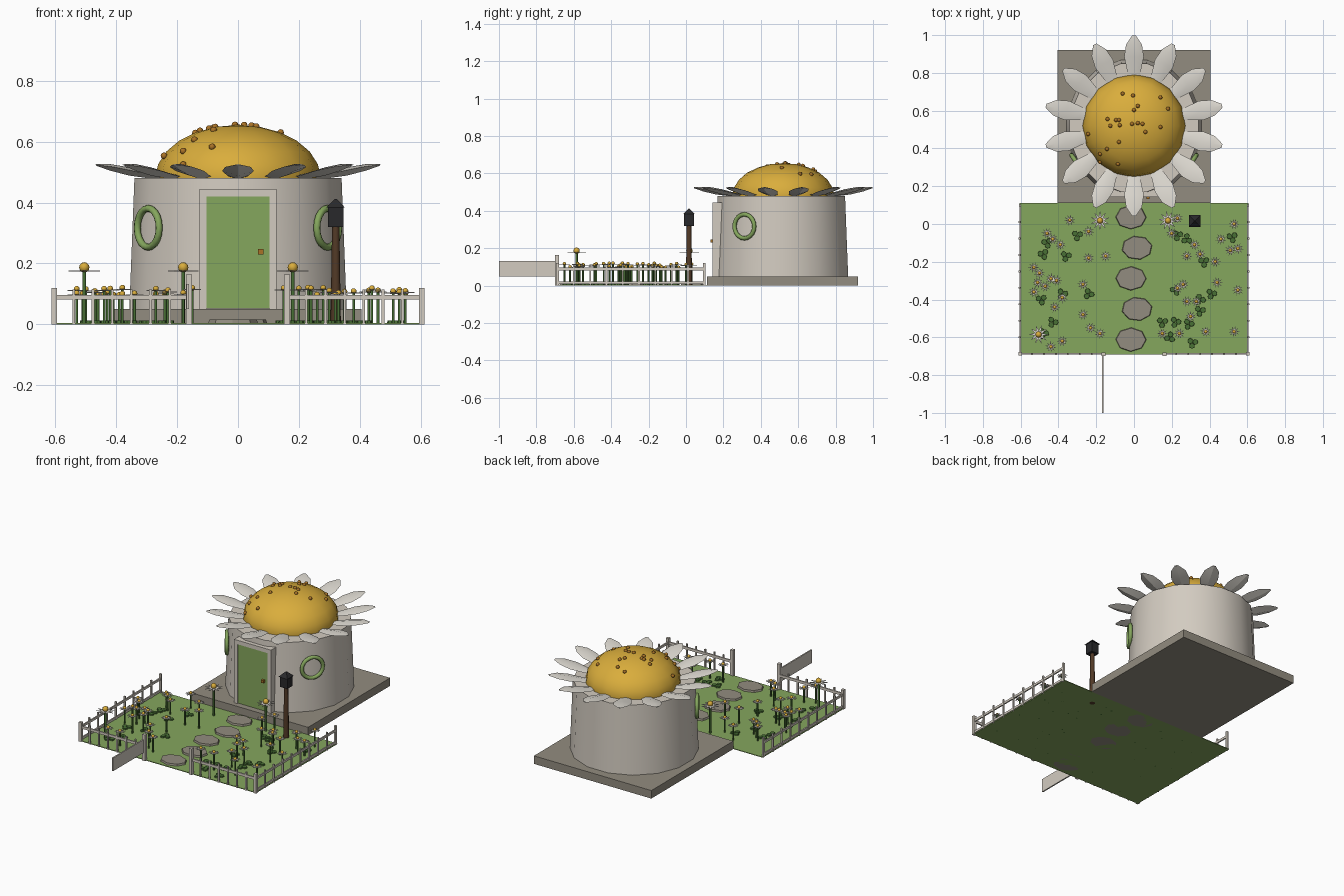
import bpy, bmesh, math, random
from mathutils import Matrix, Vector

if "Cube" in bpy.data.objects:
    bpy.data.objects.remove(bpy.data.objects["Cube"])

random.seed(4)


def mat(name, r, g, b):
    m = bpy.data.materials.new(name)
    m.diffuse_color = (r, g, b, 1)
    m.use_nodes = True
    m.node_tree.nodes["Principled BSDF"].inputs["Base Color"].default_value = m.diffuse_color
    return m


CREAM = mat("cream plaster", 0.65, 0.60, 0.53)
WHITE = mat("petal white", 0.73, 0.70, 0.64)
STONE = mat("grey stone", 0.29, 0.265, 0.215)
GREEN = mat("grass green", 0.235, 0.385, 0.11)
LEAF = mat("leaf green", 0.065, 0.16, 0.035)
YELLOW = mat("pollen yellow", 0.70, 0.42, 0.045)
BROWN = mat("seed brown", 0.40, 0.17, 0.02)
WOOD = mat("dark wood", 0.085, 0.042, 0.02)
IRON = mat("black iron", 0.022, 0.022, 0.024)


def box(bm, x0, x1, y0, y1, z0, z1):
    m = Matrix.Translation(((x0 + x1) / 2, (y0 + y1) / 2, (z0 + z1) / 2))
    bmesh.ops.create_cube(bm, size=1, matrix=m @ Matrix.Diagonal((x1 - x0, y1 - y0, z1 - z0, 1)))


def cone(bm, x, y, z0, z1, r0, r1, n, sx=1, sy=1, turn=0):
    m = (Matrix.Translation((x, y, (z0 + z1) / 2)) @ Matrix.Diagonal((sx, sy, 1, 1))
         @ Matrix.Rotation(turn, 4, 'Z'))
    bmesh.ops.create_cone(bm, cap_ends=True, segments=n, radius1=r0, radius2=r1,
                          depth=z1 - z0, matrix=m)


def ball(bm, x, y, z, r, u=8, v=6):
    bmesh.ops.create_uvsphere(bm, u_segments=u, v_segments=v, radius=r,
                              matrix=Matrix.Translation((x, y, z)))


def loft(bm, rings):
    """Skin a list of equal-length point rings and cap both ends."""
    vs = [[bm.verts.new(p) for p in ring] for ring in rings]
    n = len(vs[0])
    for a, b in zip(vs, vs[1:]):
        for i in range(n):
            bm.faces.new((a[i], a[(i + 1) % n], b[(i + 1) % n], b[i]))
    bm.faces.new(vs[0][::-1])
    bm.faces.new(vs[-1])


def finish(name, bm, material, smooth=None):
    bmesh.ops.recalc_face_normals(bm, faces=bm.faces)
    me = bpy.data.meshes.new(name)
    bm.to_mesh(me)
    bm.free()
    ob = bpy.data.objects.new(name, me)
    bpy.context.collection.objects.link(ob)
    me.materials.append(material)
    if smooth:
        bpy.ops.object.select_all(action='DESELECT')
        ob.select_set(True)
        bpy.context.view_layer.objects.active = ob
        bpy.ops.object.shade_smooth_by_angle(angle=math.radians(smooth))
    return ob


CY = 0.52  # house centre along y

# Foundation and lawn
bm = bmesh.new()
box(bm, -0.405, 0.405, 0.112, 0.92, 0, 0.05)
finish("foundation", bm, STONE)
bm = bmesh.new()
box(bm, -0.607, 0.607, -0.69, 0.112, 0, 0.004)
finish("lawn", bm, GREEN)

# Round tapered wall
bm = bmesh.new()
cone(bm, 0, 0.51, 0.05, 0.48, 0.364, 0.347, 16, turn=math.pi / 16)
finish("house_wall", bm, CREAM, 35)

# Domed roof (flattened upper half sphere)
bm = bmesh.new()
bmesh.ops.create_uvsphere(bm, u_segments=16, v_segments=12, radius=1,
                          matrix=Matrix.Translation((0, CY, 0.48)) @ Matrix.Diagonal((0.272, 0.272, 0.175, 1)))
bmesh.ops.bisect_plane(bm, geom=bm.verts[:] + bm.edges[:] + bm.faces[:],
                       plane_co=(0, 0, 0.475), plane_no=(0, 0, -1), clear_outer=True)
finish("dome_roof", bm, YELLOW, 40)

# Seeds scattered over the dome
SEEDS = [(-.06, .69), (-.005, .68), (.14, .67), (.18, .61), (.02, .625), (0, .603), (-.14, .555),
         (-.095, .55), (-.08, .55), (-.125, .52), (-.075, .523), (-.01, .53), (.02, .534), (.045, .53),
         (.06, .487), (.14, .513), (-.243, .476), (-.08, .434), (-.143, .397), (-.18, .37),
         (-.085, .317), (-.18, .328)]
bm = bmesh.new()
for x, y in SEEDS:
    q = (x * x + (y - CY) ** 2) / 0.272 ** 2
    ball(bm, x, y, 0.48 + 0.175 * math.sqrt(max(0, 1 - q)), 0.011)
finish("roof_seeds", bm, BROWN, 50)

# Ring of ridged petals around the roof
bm = bmesh.new()
PROFILE = [(0.235, 0.022, 0.482), (0.29, 0.036, 0.489), (0.365, 0.052, 0.504),
           (0.43, 0.042, 0.517), (0.478, 0.01, 0.524)]
for k in range(14):
    rot = Matrix.Translation((0, CY, 0)) @ Matrix.Rotation(math.pi / 2 + k * math.tau / 14, 4, 'Z')
    loft(bm, [[rot @ Vector(p) for p in ((r, -w, z), (r, 0, z + w * 0.22),
                                         (r, w, z), (r, 0, z - w * 0.3))] for r, w, z in PROFILE])
finish("roof_petals", bm, WHITE, 30)

# Door frame, door and knob
bm = bmesh.new()
for s in (-1, 1):
    box(bm, *sorted((s * 0.104, s * 0.127)), 0.143, 0.22, 0.05, 0.445)
box(bm, -0.104, 0.104, 0.143, 0.22, 0.42, 0.445)
finish("door_frame", bm, CREAM)
bm = bmesh.new()
box(bm, -0.104, 0.104, 0.147, 0.2, 0.052, 0.42)
finish("door", bm, GREEN)
bm = bmesh.new()
box(bm, 0.066, 0.083, 0.132, 0.15, 0.23, 0.247)
finish("door_knob", bm, BROWN)

# Round window rings on both sides of the door
for s, side in ((-1, "left"), (1, "right")):
    n = Vector((s * 0.295, -0.2, 0)).normalized()
    bpy.ops.mesh.primitive_torus_add(major_segments=20, minor_segments=8, major_radius=0.064,
                                     minor_radius=0.0115, location=(s * 0.295, 0.312, 0.317))
    ob = bpy.context.object
    ob.name = "window_ring_" + side
    ob.rotation_euler = n.to_track_quat('Z', 'Y').to_euler()
    ob.data.materials.append(GREEN)
    bpy.ops.object.shade_smooth_by_angle(angle=math.radians(60))

# Stepping stones
bm = bmesh.new()
for i in range(5):
    s = -1 if i % 2 == 0 else 1
    cone(bm, s * 0.016, 0.036 - 0.162 * i, 0, 0.015, 0.083, 0.078, 8, sy=0.78, turn=0.12 * s + 0.1)
finish("stepping_stones", bm, STONE)

# Lamp post with pitched lantern
LX, LY, Q = 0.321, 0.016, math.pi / 4
bm = bmesh.new()
cone(bm, LX, LY, 0, 0.325, 0.017, 0.012, 8)
finish("lamp_post", bm, WOOD, 50)
bm = bmesh.new()
cone(bm, LX, LY, 0.32, 0.385, 0.036, 0.036, 4, turn=Q)
cone(bm, LX, LY, 0.383, 0.412, 0.044, 0.004, 4, turn=Q)
finish("lantern", bm, IRON)

# Fence: mirrored side and front runs
bm = bmesh.new()
for s in (-1, 1):
    def bar(x, y, w, top):
        box(bm, x - w / 2, x + w / 2, y - w / 2, y + w / 2, 0, top)
    bar(s * 0.603, -0.687, 0.018, 0.12)
    bar(s * 0.603, 0.098, 0.012, 0.12)
    bar(s * 0.161, -0.69, 0.02, 0.163)
    for z in (0.008, 0.082):
        box(bm, s * 0.603 - 0.004, s * 0.603 + 0.004, -0.687, 0.098, z, z + 0.014)
    box(bm, *sorted((s * 0.161, s * 0.603)), -0.691, -0.683, 0.081, 0.097)
    for i in range(1, 9):
        bar(s * 0.606, -0.687 + 0.0872 * i, 0.009, 0.113)
    for i in range(1, 7):
        bar(s * (0.161 + 0.0631 * i), -0.69, 0.009, 0.115)
finish("fence", bm, CREAM)

# Open garden gate
bm = bmesh.new()
box(bm, -0.169, -0.161, -1.0, -0.69, 0.05, 0.132)
finish("gate", bm, CREAM)

# Flowers: positions in hundredths
LEFT = [(-34, 2), (-24, -4), (-43, -8), (-46, -5), (-39, -11), (-24, -18), (-15, -17), (-53, -23),
        (-50, -26), (-44, -29), (-47, -33), (-53, -36), (-27, -32), (-41, -30), (-51, -31), (-38, -39),
        (-42, -44), (-27, -48), (-44, -65), (-38, -62), (-18, -58), (-23, -55)]
RIGHT = [(23, 3), (20, -5), (28, -17), (32, -11), (46, -8), (53, 0), (51, -14), (55, -13), (35, -16),
         (26, -32), (23, -34), (44, -31), (55, -35), (33, -41), (28, -41), (30, -49), (15, -58),
         (24, -58), (38, -57), (53, -57), (43, -20)]
flowers = [(x / 100, y / 100, random.uniform(0.095, 0.122), 0.03, 0.0095, 0.005) for x, y in LEFT + RIGHT]
flowers += [(x, y, 0.187, 0.052, 0.017, 0.007) for x, y in ((-0.18, 0.018), (0.18, 0.018), (-0.505, -0.585))]
stems, heads, eyes = bmesh.new(), bmesh.new(), bmesh.new()
for x, y, h, r, b, st in flowers:
    cone(stems, x, y, 0, h - b * 0.5, st, st, 6)
    ball(eyes, x, y, h, b)
    t, n = random.random(), 10
    rings = []
    for z in (h - b * 0.75, h - b * 0.75 + 0.003):
        rings.append([Vector((x + q * math.cos(a), y + q * math.sin(a), z)) for q, a in
                      ((r if i % 2 else r * 0.42, t + i * math.pi / n) for i in range(2 * n))])
    loft(heads, rings)
finish("flower_stems", stems, LEAF, 70)
finish("flower_petals", heads, WHITE)
finish("flower_centres", eyes, YELLOW, 50)

# Three-lobed clover patches on the lawn
CLOVER = [(-30, -6), (-48, -16), (-36, -17), (-46, -10), (-24, -37), (-49, -40), (-43, -52), (-38, -37),
          (23, -6), (28, -8), (52, -7), (37, -20), (41, -37), (35, -40), (22, -35), (15, -52), (22, -52),
          (29, -53), (31, -63), (19, -60), (35, -46), (-48, -58)]
bm = bmesh.new()
for x, y in CLOVER:
    t = random.random() * 2
    for k in range(3):
        a = t + k * math.tau / 3
        cone(bm, x / 100 + 0.016 * math.cos(a), y / 100 + 0.016 * math.sin(a), 0.002, 0.012, 0.015, 0.014, 8)
finish("clover_patches", bm, LEAF)
